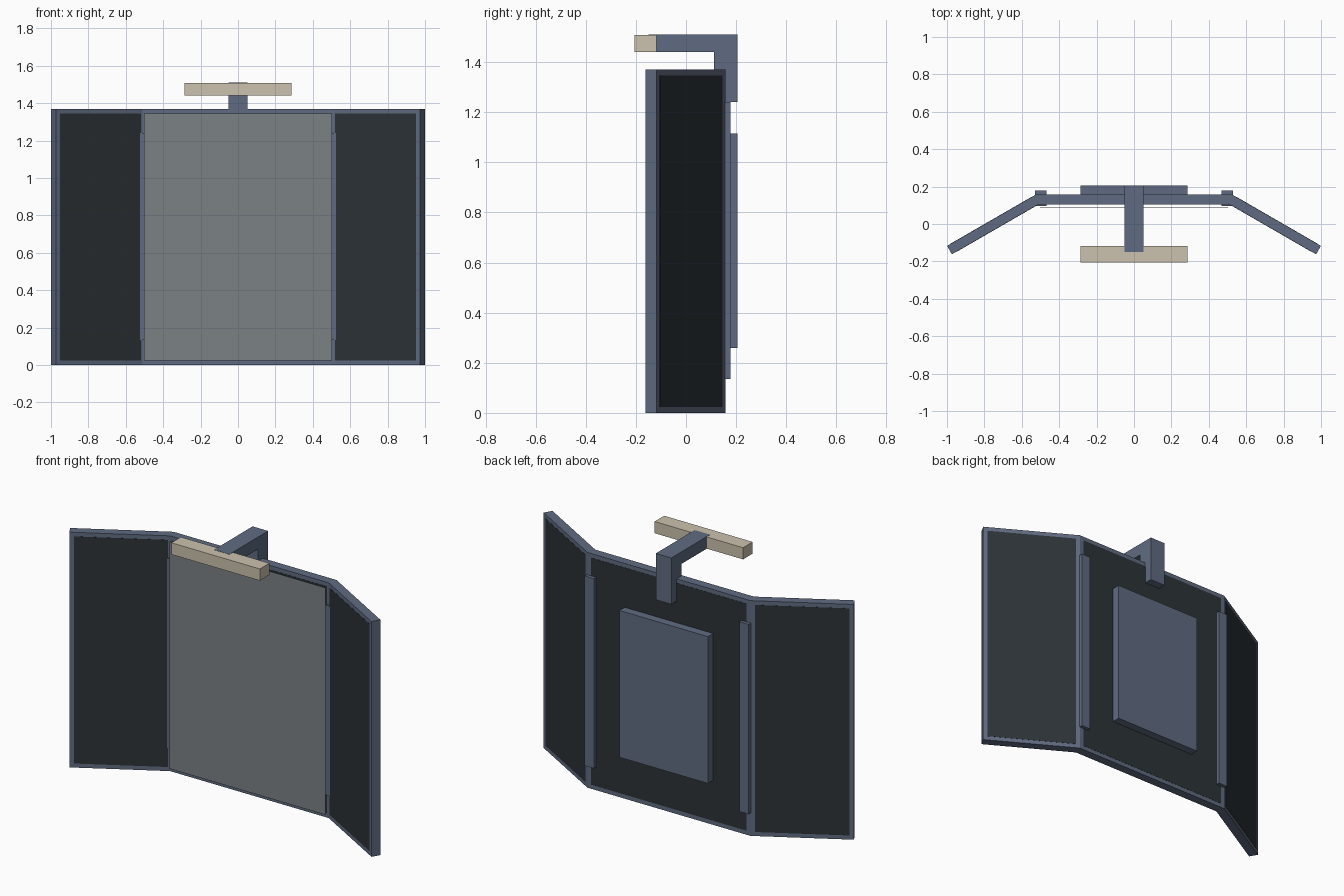
import bpy, bmesh, math
from mathutils import Matrix, Vector

cube = bpy.data.objects.get("Cube")
if cube:
    bpy.data.objects.remove(cube, do_unlink=True)


def material(name, srgb):
    rgba = [(c / 255) ** 2.2 for c in srgb] + [1]
    mat = bpy.data.materials.new(name)
    mat.use_nodes = True
    mat.diffuse_color = rgba
    mat.node_tree.nodes["Principled BSDF"].inputs["Base Color"].default_value = rgba
    return mat


frame_mat = material("slate_blue", (96, 107, 128))
dark_mat = material("charcoal", (48, 54, 58))
glass_mat = material("mirror_grey", (122, 128, 131))
lamp_mat = material("warm_beige", (202, 192, 172))


def box(name, mat, x, y, z, place=Matrix()):
    """Box spanning the given (min, max) ranges, moved by a placement matrix."""
    bm = bmesh.new()
    bmesh.ops.create_cube(bm, size=1)
    for v in bm.verts:
        v.co = place @ Vector([(r[0] + r[1]) / 2 + c * (r[1] - r[0])
                               for c, r in zip(v.co, (x, y, z))])
    bmesh.ops.recalc_face_normals(bm, faces=bm.faces)
    mesh = bpy.data.meshes.new(name)
    bm.to_mesh(mesh)
    bm.free()
    mesh.materials.append(mat)
    obj = bpy.data.objects.new(name, mesh)
    bpy.context.collection.objects.link(obj)
    return obj


HEIGHT, THICK, BORDER, PROUD = 1.37, 0.052, 0.024, 0.001
BACK, FOLD_X, WING = 0.157, 0.525, 0.548


def framed_panel(name, x, place):
    """Frame slab with a dark infill showing on both faces."""
    box(name + "_frame", frame_mat, x, (-THICK, 0), (0, HEIGHT), place)
    box(name + "_infill", dark_mat, (x[0] + BORDER, x[1] - BORDER),
        (-THICK - PROUD, PROUD), (BORDER, HEIGHT - BORDER), place)


# Centre panel and its mirror glass
framed_panel("centre", (-FOLD_X, FOLD_X), Matrix.Translation((0, BACK, 0)))
box("mirror_glass", glass_mat, (-0.503, 0.503), (0.086, 0.088), (BORDER, HEIGHT - BORDER))

# Folded wings and hinges
for side, s in (("left", 1), ("right", -1)):
    place = (Matrix.Translation((s * FOLD_X, BACK, 0))
             @ Matrix.Rotation(-s * math.radians(30), 4, "Z"))
    framed_panel(side + "_wing", (0, WING) if s > 0 else (-WING, 0), place)
    box(side + "_hinge", frame_mat, sorted((s * 0.468, s * 0.528)), (0.096, 0.178), (0.135, 1.24))

# Rear mounting plate
box("back_plate", frame_mat, (-0.285, 0.285), (BACK, 0.206), (0.26, 1.115))

# Lamp with its bent bracket
box("lamp_stem", frame_mat, (-0.05, 0.05), (0.112, 0.206), (1.24, 1.51))
box("lamp_arm", frame_mat, (-0.05, 0.05), (-0.15, 0.112), (1.44, 1.51))
box("lamp_bar", lamp_mat, (-0.285, 0.285), (-0.206, -0.118), (1.441, 1.509))
